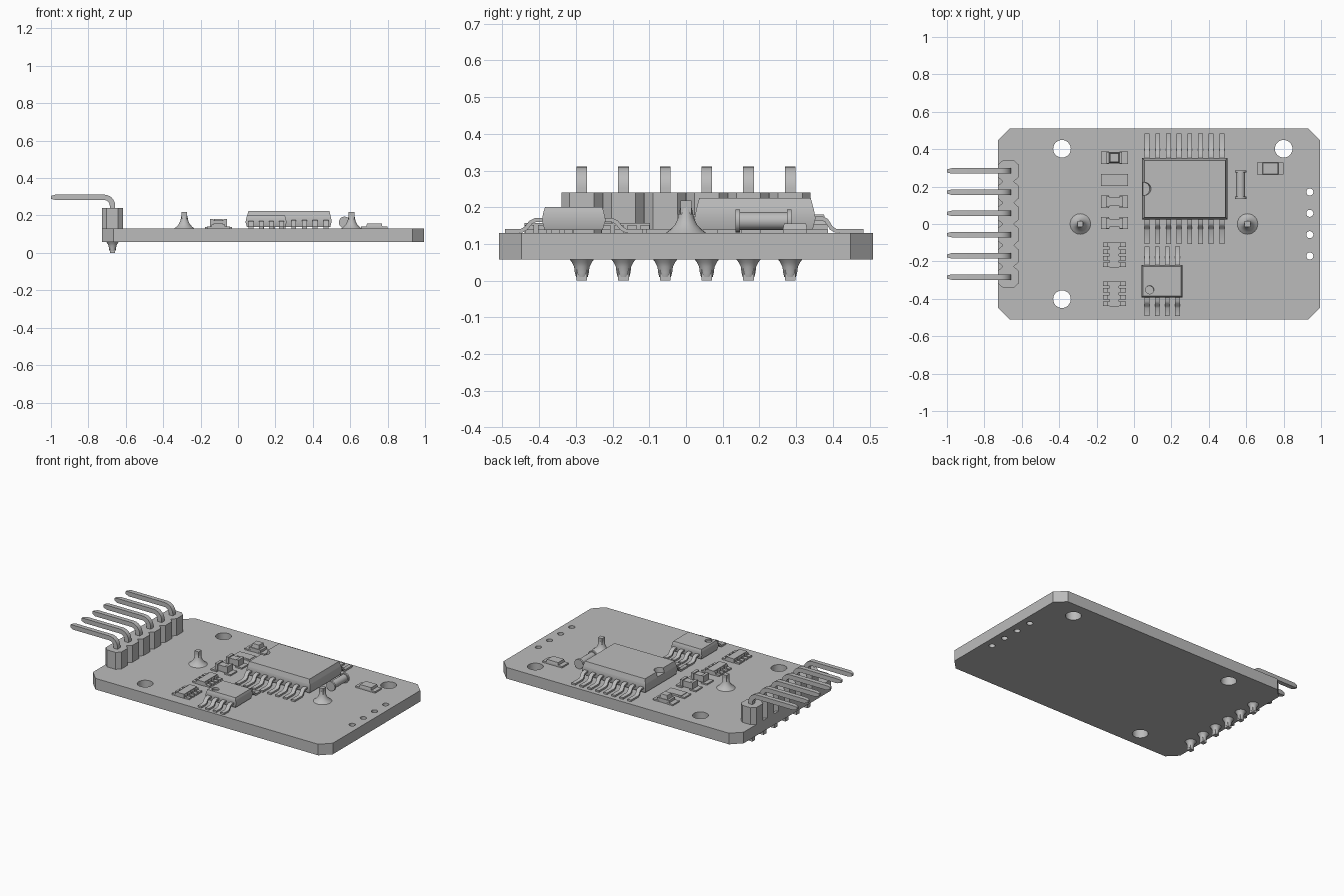
import bpy, bmesh
from math import pi, cos, sin, radians
from mathutils import Vector

cube = bpy.data.objects.get("Cube")
if cube:
    bpy.data.objects.remove(cube, do_unlink=True)

GREY = (0.5, 0.5, 0.5, 1)
grey = bpy.data.materials.new("plain grey")
grey.use_nodes = True
grey.diffuse_color = GREY
grey.node_tree.nodes["Principled BSDF"].inputs["Base Color"].default_value = GREY

BOTTOM, TOP = 0.058, 0.13
parts = []


def finish(name, bm):
    bmesh.ops.recalc_face_normals(bm, faces=bm.faces[:])
    mesh = bpy.data.meshes.new(name)
    bm.to_mesh(mesh)
    bm.free()
    mesh.materials.append(grey)
    obj = bpy.data.objects.new(name, mesh)
    bpy.context.collection.objects.link(obj)
    parts.append(obj)
    return obj


def loft(bm, rings):
    """Skin a list of equal-length point rings and cap both ends."""
    rows = [[bm.verts.new(p) for p in ring] for ring in rings]
    n = len(rows[0])
    for a, b in zip(rows, rows[1:]):
        for i in range(n):
            j = (i + 1) % n
            bm.faces.new((a[i], a[j], b[j], b[i]))
    bm.faces.new(rows[0])
    bm.faces.new(rows[-1])


def rect(x, y, hx, hy, z):
    return [(x - hx, y - hy, z), (x + hx, y - hy, z), (x + hx, y + hy, z), (x - hx, y + hy, z)]


def circle(x, y, r, z, n=24):
    return [(x + r * cos(2 * pi * i / n), y + r * sin(2 * pi * i / n), z) for i in range(n)]


def box(bm, x, y, hx, hy, z0, z1, taper=0):
    loft(bm, [rect(x, y, hx, hy, z0), rect(x, y, hx - taper, hy - taper, z1)])


def ribbon(bm, path, axis, width, thick, tip=1):
    """Sweep a rectangle along a path; axis is the width direction."""
    path, axis, rings = [Vector(p) for p in path], Vector(axis), []
    for i, p in enumerate(path):
        before = (p - path[i - 1]).normalized() if i else Vector()
        after = (path[i + 1] - p).normalized() if i + 1 < len(path) else Vector()
        side = (before + after).normalized().cross(axis)
        s = tip if i + 1 == len(path) else 1
        w, t = axis * width * s / 2, side * thick * s / 2
        rings.append([p - w - t, p + w - t, p + w + t, p - w + t])
    loft(bm, rings)


def plate(name, outline, holes, height, scale=(1, 1), centre=(0, 0)):
    """Flat outline with holes, raised to a height with a scaled top."""
    bm = bmesh.new()
    edges = []
    for ring in [outline] + holes:
        vs = [bm.verts.new(p) for p in ring]
        edges += [bm.edges.new((vs[i - 1], vs[i])) for i in range(len(vs))]
    bmesh.ops.triangle_fill(bm, use_beauty=True, use_dissolve=False, edges=edges)
    up = bmesh.ops.extrude_face_region(bm, geom=bm.faces[:])["geom"]
    for v in up:
        if isinstance(v, bmesh.types.BMVert):
            v.co.x = centre[0] + (v.co.x - centre[0]) * scale[0]
            v.co.y = centre[1] + (v.co.y - centre[1]) * scale[1]
            v.co.z += height
    return finish(name, bm)


# Circuit board with chamfered corners, mounting holes and a row of pin holes
x0, x1, hy, c = -0.728, 0.995, 0.51, 0.062
outline = [(x0 + c, -hy), (x1 - c, -hy), (x1, c - hy), (x1, hy - c),
           (x1 - c, hy), (x0 + c, hy), (x0, hy - c), (x0, c - hy)]
holes = [circle(x, y, 0.047, BOTTOM, 32) for x, y in ((-0.385, 0.402), (-0.385, -0.402), (0.8, 0.402))]
holes += [circle(0.94, 0.114 * (i - 1.5), 0.019, BOTTOM, 16) for i in range(4)]
plate("circuit_board", [(x, y, BOTTOM) for x, y in outline], holes, TOP - BOTTOM)

# Header housing, notched between the pins
pin_ys = [0.1135 * (i - 2.5) for i in range(6)]
right = []
for y in pin_ys:
    right += [(-0.642, y - 0.056), (-0.616, y - 0.033), (-0.616, y + 0.033), (-0.642, y + 0.056)]
left = [(-1.344 - x, y) for x, y in reversed(right)]
bm = bmesh.new()
loft(bm, [[(x, y, z) for x, y in right + left] for z in (TOP, 0.24)])
finish("header_housing", bm)

# Bent header pins and the solder under the board
pins, solder = bmesh.new(), bmesh.new()
px, pz, bend = -0.671, 0.297, 0.045
for y in pin_ys:
    path = [(px, y, 0)]
    for i in range(7):
        a = i * pi / 12
        path.append((px - bend + bend * cos(a), y, pz - bend + bend * sin(a)))
    path += [(-0.975, y, pz), (-1, y, pz)]
    ribbon(pins, path, (0, 1, 0), 0.029, 0.029, tip=0.55)
    loft(solder, [circle(px, y, r, z) for r, z in
                  ((0.033, BOTTOM), (0.027, 0.05), (0.021, 0.038), (0.019, 0.022), (0.016, 0.01))])
finish("header_pins", pins)
finish("header_solder", solder)

# Solder cones with wire ends on top of the board
cones = bmesh.new()
for x in (-0.287, 0.607):
    loft(cones, [circle(x, 0, r, z) for r, z in
                 ((0.055, TOP), (0.042, 0.14), (0.03, 0.153), (0.021, 0.172), (0.016, 0.198))])
    box(cones, x, 0, 0.015, 0.015, 0.18, 0.218)
finish("solder_cones", cones)


def chip(name, x, y, hx, hy, z_top, cut, lead_xs, lead_z, reach):
    """Chip body with a lower block, and gull-wing leads on both long sides."""
    bm = bmesh.new()
    loft(bm, [rect(x, y, hx - 0.008, hy - 0.008, 0.138), rect(x, y, hx, hy, lead_z),
              rect(x, y, hx - 0.005, hy - 0.005, cut)])
    finish(name + "_body", bm)
    bm = bmesh.new()
    for lx in lead_xs:
        for s in (-1, 1):
            steps = ((-0.01, lead_z), (0.018, lead_z), (0.03, lead_z - 0.006), (0.043, 0.143),
                     (0.055, 0.136), (reach, 0.136))
            ribbon(bm, [(lx, y + s * (hy + d), z) for d, z in steps], (1, 0, 0), 0.026, 0.011)
    finish(name + "_leads", bm)


# Large chip with an end notch
cx, cy, hx, hy = 0.272, 0.188, 0.229, 0.165
chip("large_chip", cx, cy, hx, hy, 0.225, 0.195, [0.07 + 0.0571 * i for i in range(8)], 0.17, 0.13)
hx, hy = hx - 0.005, hy - 0.005
notch = [(cx - hx + 0.036 * sin(a), cy + 0.036 * cos(a), 0.195) for a in (i * pi / 12 for i in range(13))]
body = rect(cx, cy, hx, hy, 0.195)
plate("large_chip_top", body + notch, [], 0.03, (1 - 0.008 / hx, 1 - 0.008 / hy), (cx, cy))

# Small chip with a round marker dimple
cx, cy, hx, hy = 0.15, -0.306, 0.11, 0.087
chip("small_chip", cx, cy, hx, hy, 0.2, 0.188, [0.07 + 0.054 * i for i in range(4)], 0.165, 0.1)
hx, hy = hx - 0.005, hy - 0.005
plate("small_chip_top", rect(cx, cy, hx, hy, 0.188), [circle(0.082, -0.354, 0.023, 0.188)], 0.013,
      (1 - 0.004 / hx, 1 - 0.004 / hy), (cx, cy))

# Column of small chip components on solder pads
col = -0.105
pads, bodies, caps = bmesh.new(), bmesh.new(), bmesh.new()
for y in (0.354, 0.235, 0.119, 0.005):
    for s in (-1, 1):
        box(pads, col + s * 0.05, y, 0.022, 0.033, TOP, 0.139)
for y in (0.119, 0.005):
    box(bodies, col, y, 0.03, 0.022, 0.135, 0.174)
    for s in (-1, 1):
        box(caps, col + s * 0.036, y, 0.009, 0.028, TOP, 0.18)
box(bodies, col, 0.235, 0.046, 0.03, TOP, 0.142)
box(bodies, col, 0.354, 0.042, 0.031, TOP, 0.155)
box(bodies, col, 0.354, 0.028, 0.027, 0.155, 0.18, 0.005)
finish("component_pads", pads)
finish("component_bodies", bodies)
finish("component_end_caps", caps)

# Resistor arrays with four terminals on each side
arrays = bmesh.new()
for y in (-0.165, -0.373):
    box(arrays, col, y, 0.026, 0.067, TOP, 0.157)
    for i in range(4):
        ty = y + 0.0355 * (i - 1.5)
        for s in (-1, 1):
            box(arrays, col + s * 0.043, ty, 0.019, 0.012, TOP, 0.14)
            box(arrays, col + s * 0.029, ty, 0.007, 0.012, TOP, 0.152)
finish("resistor_arrays", arrays)

# Cylindrical diode lying along y, with wider end caps
diode = bmesh.new()
for ya, yb, r in ((0.145, 0.277, 0.024), (0.135, 0.147, 0.031), (0.275, 0.287, 0.031)):
    loft(diode, [[(x, y, z) for x, z, _ in circle(0.57, 0.163, r, 0)] for y in (ya, yb)])
finish("cylindrical_diode", diode)

# Indicator lamp near the far corner
lamp = bmesh.new()
box(lamp, 0.729, 0.297, 0.071, 0.033, TOP, 0.14)
box(lamp, 0.729, 0.297, 0.043, 0.033, 0.14, 0.156, 0.003)
finish("indicator_lamp", lamp)

# Smooth the round surfaces, keep the edges sharp
bpy.ops.object.select_all(action="DESELECT")
for obj in parts:
    obj.select_set(True)
bpy.context.view_layer.objects.active = parts[0]
bpy.ops.object.shade_smooth_by_angle(angle=radians(32))
